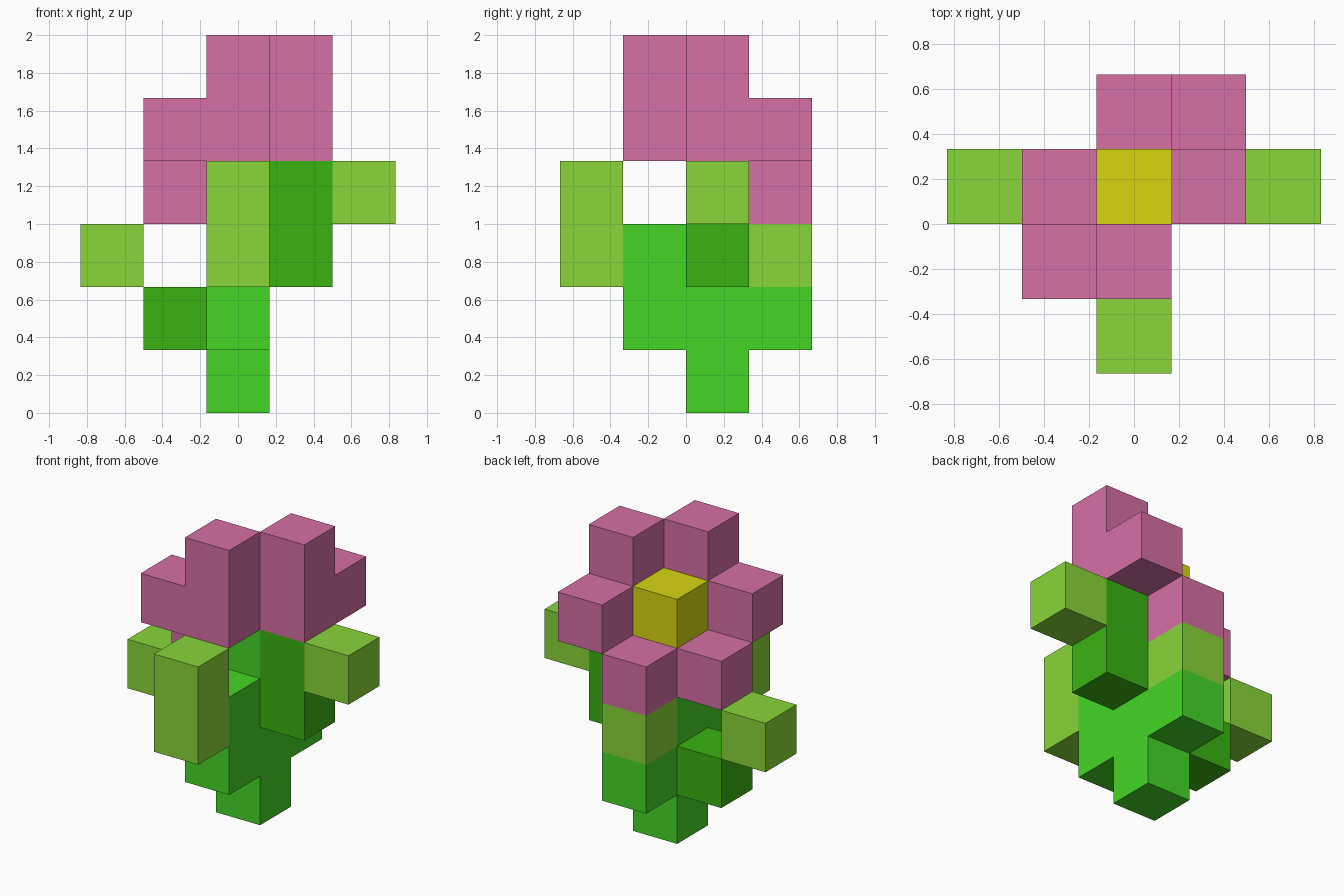
import bpy, bmesh
from mathutils import Vector

if "Cube" in bpy.data.objects:
    bpy.data.objects.remove(bpy.data.objects["Cube"])

U = 1 / 3  # edge length of one block


def srgb(r, g, b):
    def lin(c):
        c /= 255
        return c / 12.92 if c <= 0.04045 else ((c + 0.055) / 1.055) ** 2.4
    return (lin(r), lin(g), lin(b), 1)


def material(name, rgb):
    m = bpy.data.materials.new(name)
    m.diffuse_color = srgb(*rgb)
    m.use_nodes = True
    m.node_tree.nodes["Principled BSDF"].inputs["Base Color"].default_value = m.diffuse_color
    return m


pink = material("petal pink", (214, 112, 165))
yellow = material("centre yellow", (214, 214, 17))
stem_green = material("stem green", (69, 214, 38))
branch_green = material("branch dark green", (58, 180, 17))
leaf_green = material("leaf light green", (137, 214, 57))

# Part name -> material, block cells (column x, row y from the front, layer z)
parts = {
    "stem": (stem_green, [(0, 2, k) for k in range(4)] + [(0, 1, 1), (0, 1, 2), (0, 3, 1)]),
    "right_branch": (branch_green, [(1, 2, 2), (1, 2, 3)]),
    "left_branch": (branch_green, [(-1, 2, 1)]),
    "right_leaf": (leaf_green, [(2, 2, 3)]),
    "left_leaf": (leaf_green, [(-2, 2, 2)]),
    "front_leaf": (leaf_green, [(0, 0, 2), (0, 0, 3)]),
    "back_leaf": (leaf_green, [(0, 3, 2)]),
    "flower_centre": (yellow, [(0, 2, 4)]),
    "front_petals": (pink, [(0, 1, 4), (0, 1, 5), (-1, 1, 4)]),
    "right_petals": (pink, [(1, 2, 4), (1, 2, 5), (1, 3, 4)]),
    "left_petal": (pink, [(-1, 2, 3)]),
    "back_petal": (pink, [(0, 3, 3)]),
}
occupied = {c for _, cells in parts.values() for c in cells}


def build(name, mat, cells):
    """Join blocks into one part, leaving out faces buried between blocks."""
    bm = bmesh.new()
    for cell in cells:
        i, j, k = cell
        centre = Vector((i, j - 1.5, k + 0.5)) * U
        verts = bmesh.ops.create_cube(bm, size=U)["verts"]
        bmesh.ops.translate(bm, verts=verts, vec=centre)
        bm.normal_update()
        buried = []
        for f in {f for v in verts for f in v.link_faces}:
            n = f.normal
            if tuple(c + round(d) for c, d in zip(cell, n)) in occupied:
                buried.append(f)
        bmesh.ops.delete(bm, geom=buried, context='FACES')
    bmesh.ops.remove_doubles(bm, verts=bm.verts, dist=1e-4)
    mesh = bpy.data.meshes.new(name)
    bm.to_mesh(mesh)
    bm.free()
    mesh.materials.append(mat)
    bpy.context.collection.objects.link(bpy.data.objects.new(name, mesh))


for part, (mat, cells) in parts.items():
    build(part, mat, cells)
